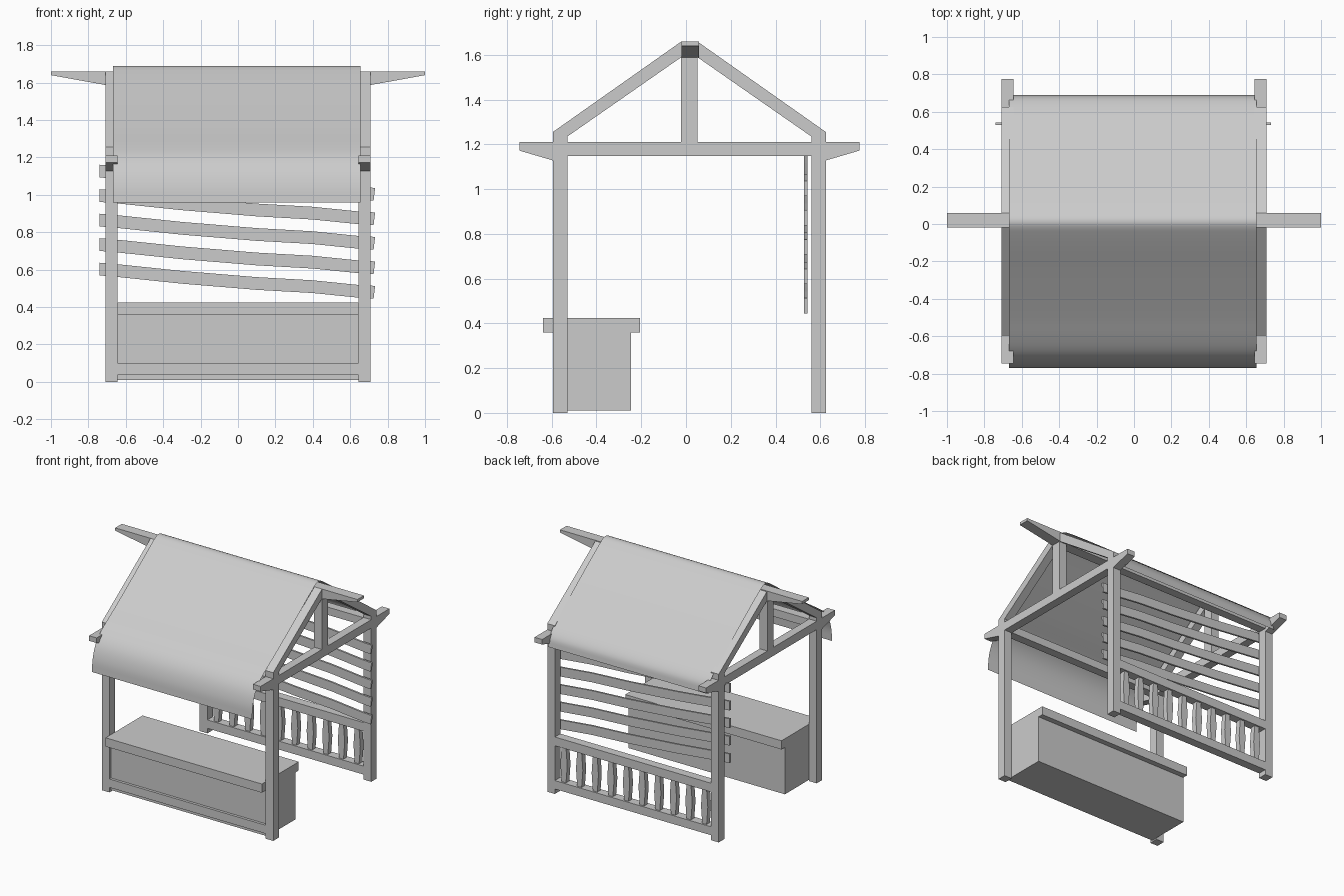
import bpy, bmesh
from mathutils import Vector

if "Cube" in bpy.data.objects:
    bpy.data.objects.remove(bpy.data.objects["Cube"])


def make(name, bm):
    bmesh.ops.recalc_face_normals(bm, faces=bm.faces)
    me = bpy.data.meshes.new(name)
    bm.to_mesh(me)
    bm.free()
    ob = bpy.data.objects.new(name, me)
    bpy.context.collection.objects.link(ob)
    return ob


def prism(name, pts, to3d, lo, hi):
    """Extrude a 2D outline between lo and hi; to3d maps (a, b, depth) to xyz."""
    bm = bmesh.new()
    a = [bm.verts.new(to3d(p, q, lo)) for p, q in pts]
    b = [bm.verts.new(to3d(p, q, hi)) for p, q in pts]
    bm.faces.new(a)
    bm.faces.new(b[::-1])
    n = len(pts)
    for i in range(n):
        j = (i + 1) % n
        bm.faces.new((a[i], b[i], b[j], a[j]))
    return make(name, bm)


def along_x(p, q, d):
    return (d, p, q)


def along_y(p, q, d):
    return (p, d, q)


def box(name, x0, x1, y0, y1, z0, z1):
    return prism(name, [(y0, z0), (y1, z0), (y1, z1), (y0, z1)], along_x, x0, x1)


IN, OUT = 0.645, 0.708          # inner and outer x of the end frames
FRONT, BACK = (-0.595, -0.53), (0.56, 0.625)
CY = 0.015                      # centre line of the frame


def mirrored(pts):
    return [(2 * CY - y, z) for y, z in pts]


# End frames: posts, tie beam, rafters, king post
tie_half = [(-0.745, 1.21), (-0.745, 1.172), (-0.595, 1.128), (-0.53, 1.147)]
tie = tie_half + mirrored(tie_half)[::-1]
rafter = [(-0.595, 1.2), (-0.595, 1.255), (-0.02, 1.66), (CY, 1.66),
          (CY, 1.565), (-0.02, 1.59), (-0.53, 1.235), (-0.53, 1.2)]
for side, x0, x1 in (("left", -OUT, -IN), ("right", IN, OUT)):
    box(side + "_front_post", x0, x1, *FRONT, 0, 1.2)
    box(side + "_back_post", x0, x1, *BACK, 0, 1.2)
    prism(side + "_tie_beam", tie, along_x, x0, x1)
    prism(side + "_front_rafter", rafter, along_x, x0, x1)
    prism(side + "_back_rafter", mirrored(rafter), along_x, x0, x1)
    box(side + "_king_post", x0, x1, -0.022, 0.052, 1.2, 1.658)

# Ridge beam with tapered ends
prism("ridge_beam", [(-1, 1.66), (-1, 1.64), (-OUT, 1.587), (OUT, 1.587),
                     (1, 1.64), (1, 1.66)], along_y, -0.02, 0.058)

# Long rails between the posts
for side, (y0, y1) in (("front", FRONT), ("back", BACK)):
    box(side + "_top_plate", -IN, IN, y0, y1, 1.15, 1.208)
    box(side + "_lower_rail", -IN, IN, y0, y1, 0.037, 0.1)
box("back_upper_rail", -IN, IN, *BACK, 0.36, 0.425)

# Bench chest with overhanging lid
box("chest", -IN, IN, -0.575, -0.245, 0.01, 0.36)
box("chest_lid", -IN, IN, -0.64, -0.205, 0.36, 0.425)

# Swelling balusters in the back railing
COUNT = 10
for i in range(COUNT):
    x = -IN + (i + 0.5) * 2 * IN / COUNT
    half = [(0.018, 0.1), (0.023, 0.16), (0.028, 0.23), (0.023, 0.3), (0.018, 0.36)]
    outline = [(x + w, z) for w, z in half] + [(x - w, z) for w, z in half[::-1]]
    prism(f"baluster_{i + 1}", outline, along_y, 0.573, 0.612)

# Sagging, tilted slats behind the bench
centre = [(-0.74, 0.603), (-0.645, 0.595), (-0.3, 0.559), (0.1, 0.526),
          (0.4, 0.509), (0.645, 0.484), (0.725, 0.479)]
for i in range(5):
    dz = i * 0.131
    top = [(x + 0.008 * (x > 0.7), z + 0.034 + dz) for x, z in centre]
    low = [(x, z - 0.034 + dz) for x, z in centre[::-1]]
    prism(f"slat_{i + 1}", top + low, along_y, 0.528, 0.542)

# Cloth roof: smooth single sheet draped over the ridge
path = [(0.69, 1.12), (0.678, 1.185), (0.63, 1.245), (0.53, 1.325), (0.3, 1.5),
        (0.07, 1.667), (0.015, 1.69), (-0.04, 1.667), (-0.27, 1.5), (-0.5, 1.337),
        (-0.62, 1.257), (-0.69, 1.2), (-0.735, 1.135), (-0.762, 1.05), (-0.77, 0.96)]
pts = [Vector(p) for p in path]
pts = [2 * pts[0] - pts[1]] + pts + [2 * pts[-1] - pts[-2]]
curve = []
for a, b, c, d in zip(pts, pts[1:], pts[2:], pts[3:]):
    # Hermite tangents scaled to the span, so uneven spacing stays smooth
    span = (c - b).length
    m0 = (c - a).normalized() * span
    m1 = (d - b).normalized() * span
    for k in range(4):
        t = k / 4
        curve.append((2*t**3 - 3*t**2 + 1) * b + (t**3 - 2*t**2 + t) * m0
                     + (3*t**2 - 2*t**3) * c + (t**3 - t**2) * m1)
curve.append(pts[-2])
bm = bmesh.new()
rows = [[bm.verts.new((x, p.x, p.y)) for x in (-0.667, 0.655)] for p in curve]
for r, s in zip(rows, rows[1:]):
    bm.faces.new((r[0], r[1], s[1], s[0]))
cloth = make("cloth_roof", bm)
if cloth.data.polygons[len(cloth.data.polygons) // 2].normal.z < 0:
    cloth.data.flip_normals()
cloth.data.shade_smooth()
